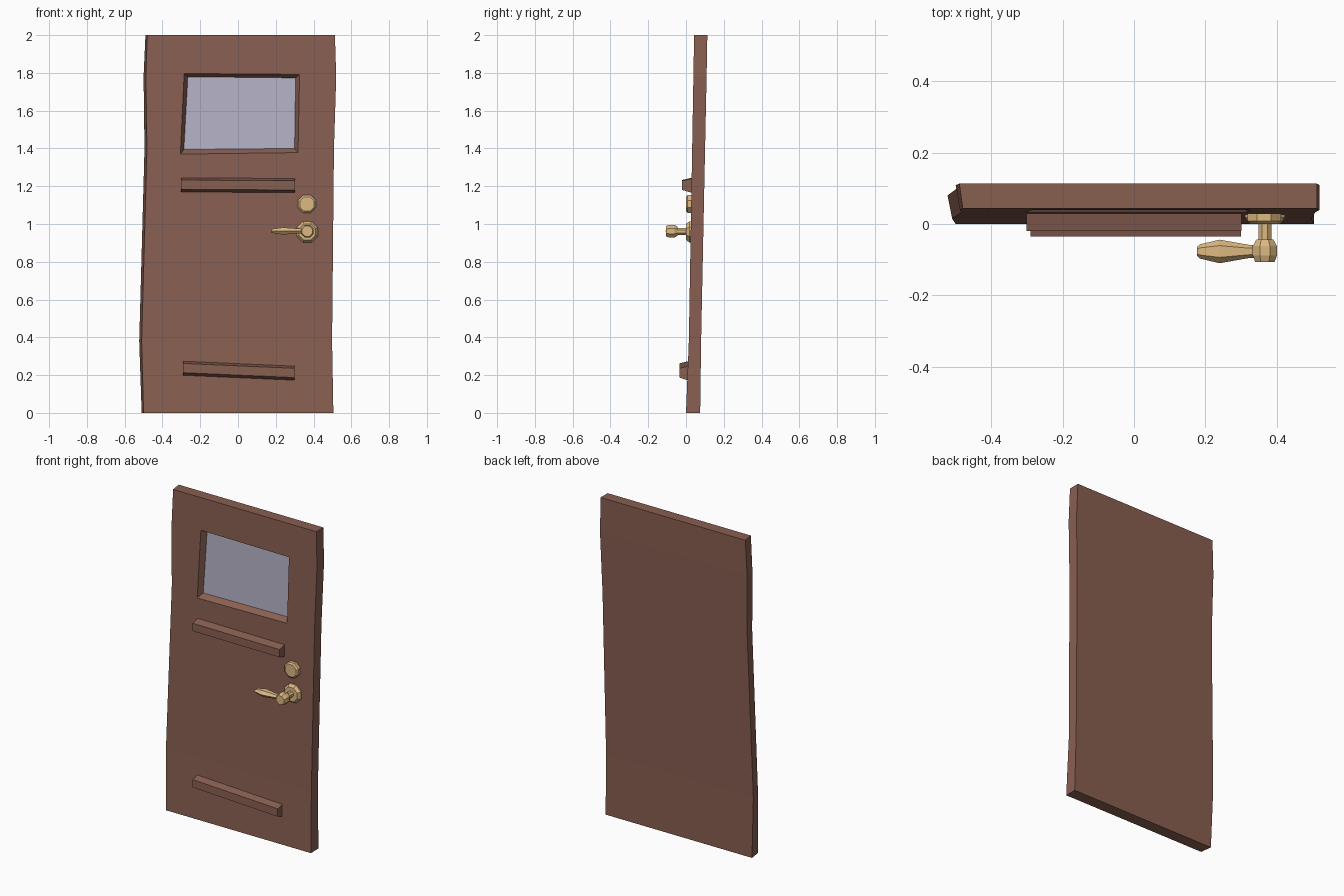
import bpy, bmesh, math
from mathutils import Vector, Matrix

if "Cube" in bpy.data.objects:
    bpy.data.objects.remove(bpy.data.objects["Cube"])


def material(name, rgb):
    m = bpy.data.materials.new(name)
    m.diffuse_color = (*rgb, 1)
    m.use_nodes = True
    m.node_tree.nodes["Principled BSDF"].inputs["Base Color"].default_value = m.diffuse_color
    return m


WOOD = material("brown wood", (0.25, 0.115, 0.083))
GLASS = material("pale glass", (0.47, 0.455, 0.57))
BRASS = material("brass", (0.72, 0.48, 0.22))


def loft(name, rings, mat):
    """Closed solid through a list of equal-length point rings."""
    bm = bmesh.new()
    loops = [[bm.verts.new(p) for p in r] for r in rings]
    n = len(loops[0])
    for a, b in zip(loops, loops[1:]):
        for i in range(n):
            j = (i + 1) % n
            bm.faces.new((a[i], a[j], b[j], b[i]))
    bm.faces.new(loops[0][::-1])
    bm.faces.new(loops[-1])
    bmesh.ops.recalc_face_normals(bm, faces=bm.faces)
    me = bpy.data.meshes.new(name)
    bm.to_mesh(me)
    bm.free()
    me.materials.append(mat)
    ob = bpy.data.objects.new(name, me)
    bpy.context.collection.objects.link(ob)
    return ob


def front_y(z):
    """Depth of the leaning door front at height z."""
    return 0.015 * z / 0.38 if z < 0.38 else 0.015 + 0.028 * (z - 0.38) / 1.62


def turned(name, x, z, profile, sides=8):
    """Lathed part along y from (y, radius) pairs."""
    rings = []
    for y, r in profile:
        r = r / math.cos(math.pi / sides)
        rings.append([(x + r * math.cos((k + .5) * math.tau / sides), y,
                       z + r * math.sin((k + .5) * math.tau / sides)) for k in range(sides)])
    return loft(name, rings, BRASS)


# wobbly door slab: z, left front x, left back x, right x, back y
levels = [(0, -0.50, -0.51, 0.505, 0.075), (0.38, -0.51, -0.523, 0.498, 0.08),
          (1.4, -0.482, -0.495, 0.508, 0.101), (1.78, -0.488, -0.50, 0.52, 0.109),
          (2, -0.48, -0.49, 0.513, 0.113)]
door = loft("door_slab", [[(lf, front_y(z), z), (r, front_y(z), z), (r, yb, z), (lb, yb, z)]
                          for z, lf, lb, r, yb in levels], WOOD)

# window recess with sloping sides
outer = [(-0.305, 1.37), (0.318, 1.378), (0.326, 1.792), (-0.285, 1.797)]
inner = [(-0.285, 1.396), (0.298, 1.402), (0.303, 1.772), (-0.264, 1.778)]
DEPTH = 0.036


def window_ring(t):
    return [(o[0] + (i[0] - o[0]) * t, front_y(o[1]) + DEPTH * t, o[1] + (i[1] - o[1]) * t)
            for o, i in zip(outer, inner)]


cutter = loft("window_cutter", [window_ring(-0.5), window_ring(1)], WOOD)
cutter.hide_render = True
mod = door.modifiers.new("window", "BOOLEAN")
mod.object = cutter
mod.operation = "DIFFERENCE"
mod.solver = "EXACT"
bpy.context.view_layer.objects.active = door
bpy.ops.object.modifier_apply(modifier=mod.name)
bpy.data.objects.remove(cutter)

# glass plate on the recess floor
loft("window_glass", [window_ring(1.04), window_ring(0.92)], GLASS)


# tapered trim bars: the section is swept from the left end to the right end
def bar(name, x0, x1, top0, top1, front, height=0.08):
    rings = []
    for x, t in ((x0, top0), (x1, top1)):
        b = t - height
        rings.append([(x, front_y(t) + 0.01, t), (x, front, t - 0.014),
                      (x, front, b + 0.017), (x, front_y(b) + 0.01, b)])
    return loft(name, rings, WOOD)


bar("upper_trim_bar", -0.302, 0.302, 1.247, 1.243, -0.02)
bar("lower_trim_bar", -0.29, 0.30, 0.276, 0.25, -0.035)

# lock and handle
turned("lock_plate", 0.365, 1.106, [(0.04, 0.047), (0.008, 0.047), (0.0, 0.038)])
turned("handle_rosette", 0.367, 0.958, [(0.04, 0.056), (0.018, 0.056), (0.0, 0.043)])
turned("handle_stem", 0.367, 0.96, [(0.01, 0.018), (-0.05, 0.018)])
turned("handle_knob", 0.367, 0.962,
       [(-0.044, 0.024), (-0.062, 0.034), (-0.088, 0.034), (-0.107, 0.027)])

# lever: flattened six-sided bar, wide in the middle
lever = [(0.345, 0.018, 0.014), (0.325, 0.018, 0.014), (0.24, 0.033, 0.022),
         (0.185, 0.02, 0.013), (0.176, 0.012, 0.008)]
loft("handle_lever", [[(x, -0.077 + ry * math.cos(k * math.tau / 6),
                        0.963 + rz * math.sin(k * math.tau / 6)) for k in range(6)]
                      for x, ry, rz in lever], BRASS)
